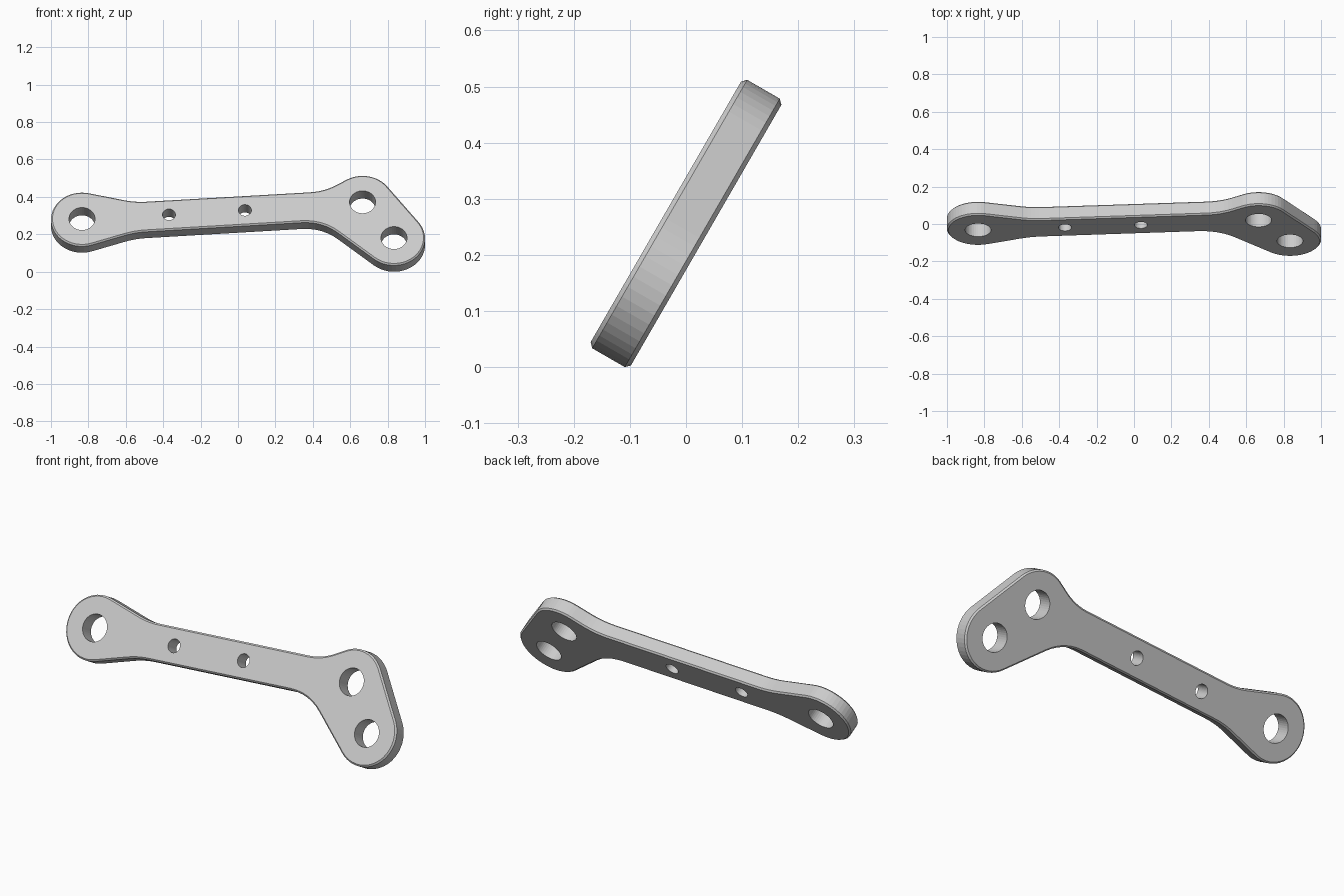
import bpy, bmesh
from math import radians, acos, ceil, tau
from mathutils import Vector, Matrix

if "Cube" in bpy.data.objects:
    bpy.data.objects.remove(bpy.data.objects["Cube"])

THICK, CHAMFER, BOSS_R, HOLE_R, SCREW_R = 0.083, 0.008, 0.166, 0.0695, 0.0345
STEP = tau / 48
end_boss = Vector((-0.834, 0.007))
upper_boss = Vector((0.666, 0.1105))
lower_boss = Vector((0.834, -0.1105))
screws = [Vector((-0.369, 0.033)), Vector((0.037, 0.06))]


def tangent_angle(centre, point, side):
    """Angle on a boss where the line from the point touches it."""
    d = point - centre
    return Vector((1, 0)).angle_signed(d) * -1 + side * acos(BOSS_R / d.length)


def arc(centre, start, end):
    """Counter-clockwise arc around a boss."""
    sweep = (end - start) % tau
    n = ceil(sweep / STEP)
    return [centre + Matrix.Rotation(start + sweep * i / n, 2) @ Vector((BOSS_R, 0))
            for i in range(n + 1)]


def fillet(before, corner, after, length, n=6):
    """Soft bend at a corner of the outline."""
    a = corner + (before - corner).normalized() * length
    b = corner + (after - corner).normalized() * length
    return [a.lerp(corner, i / n).lerp(corner.lerp(b, i / n), i / n) for i in range(n + 1)]


# Corners where the bar meets the flared ends
top_left, low_left = Vector((-0.55, 0.113)), Vector((-0.55, -0.073))
top_right, low_right = Vector((0.46, 0.18)), Vector((0.45, -0.005))

# Boss arcs, joined by tangent lines
side_angle = (lower_boss - upper_boss).to_3d().cross(Vector((0, 0, -1)))
side_angle = -Vector((1, 0)).angle_signed(-side_angle.to_2d())
if abs(side_angle) > tau / 4:
    side_angle += tau / 2
end_arc = arc(end_boss, tangent_angle(end_boss, top_left, 1),
              tangent_angle(end_boss, low_left, -1))
lower_arc = arc(lower_boss, tangent_angle(lower_boss, low_right, 1), side_angle)
upper_arc = arc(upper_boss, side_angle, tangent_angle(upper_boss, top_right, -1))

outline = (end_arc
           + fillet(end_arc[-1], low_left, low_right, 0.06)
           + fillet(low_left, low_right, lower_arc[0], 0.11)
           + lower_arc + upper_arc
           + fillet(upper_arc[-1], top_right, top_left, 0.075)
           + fillet(top_right, top_left, end_arc[0], 0.06))

# Chamfered plate
bm = bmesh.new()
base = bm.faces.new([bm.verts.new((p.x, p.y, -THICK / 2)) for p in outline])
top = bmesh.ops.extrude_face_region(bm, geom=[base], use_keep_orig=True)
bmesh.ops.translate(bm, vec=(0, 0, THICK),
                    verts=[v for v in top["geom"] if isinstance(v, bmesh.types.BMVert)])
bmesh.ops.recalc_face_normals(bm, faces=bm.faces)
rims = [e for e in bm.edges if abs(e.verts[0].co.z - e.verts[1].co.z) < THICK / 2]
bmesh.ops.bevel(bm, geom=rims, offset=CHAMFER, segments=1, affect='EDGES')
bmesh.ops.recalc_face_normals(bm, faces=bm.faces)
mesh = bpy.data.meshes.new("link_plate")
bm.to_mesh(mesh)
bm.free()
plate = bpy.data.objects.new("link_plate", mesh)
bpy.context.collection.objects.link(plate)

# Drilled holes: three large pivots and two small screw holes
bm = bmesh.new()
holes = [(c, HOLE_R) for c in (end_boss, upper_boss, lower_boss)] + [(c, SCREW_R) for c in screws]
for c, r in holes:
    bmesh.ops.create_cone(bm, cap_ends=True, segments=40, radius1=r, radius2=r,
                          depth=THICK * 2, matrix=Matrix.Translation((c.x, c.y, 0)))
cut_mesh = bpy.data.meshes.new("hole_cutter")
bm.to_mesh(cut_mesh)
bm.free()
cutter = bpy.data.objects.new("hole_cutter", cut_mesh)
cutter.hide_render = True
bpy.context.collection.objects.link(cutter)

drill = plate.modifiers.new("holes", 'BOOLEAN')
drill.operation, drill.solver, drill.object = 'DIFFERENCE', 'EXACT', cutter
bpy.context.view_layer.objects.active = plate
bpy.ops.object.modifier_apply(modifier=drill.name)
bpy.data.objects.remove(cutter)

# Grey metal
grey = bpy.data.materials.new("light_grey")
grey.use_nodes = True
colour = (0.6, 0.6, 0.6, 1)
grey.diffuse_color = colour
grey.node_tree.nodes["Principled BSDF"].inputs["Base Color"].default_value = colour
plate.data.materials.clear()
plate.data.materials.append(grey)

# Lean the plate back and stand it on the ground
plate.rotation_euler.x = radians(60)
bpy.context.view_layer.update()
plate.location.z = -min((plate.matrix_world @ v.co).z for v in plate.data.vertices)
